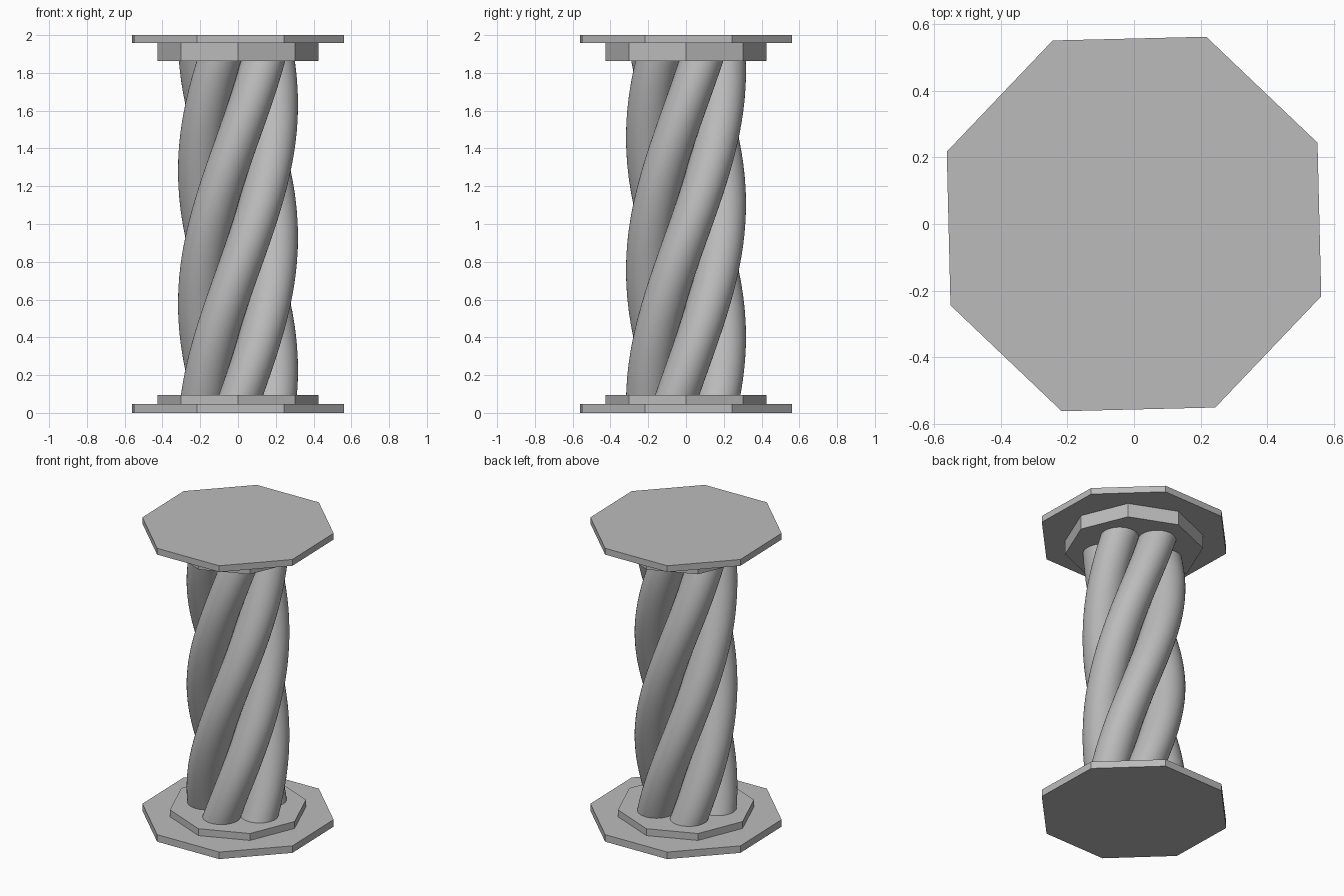
import bpy
import bmesh
from math import cos, sin, pi, radians
from mathutils import Matrix, Vector

cube = bpy.data.objects.get("Cube")
if cube:
    bpy.data.objects.remove(cube, do_unlink=True)

grey = bpy.data.materials.new("stone grey")
grey.use_nodes = True
COLOUR = (0.5, 0.5, 0.5, 1)
grey.diffuse_color = COLOUR
grey.node_tree.nodes["Principled BSDF"].inputs["Base Color"].default_value = COLOUR


def add_object(name, bm):
    bmesh.ops.recalc_face_normals(bm, faces=bm.faces)
    mesh = bpy.data.meshes.new(name)
    bm.to_mesh(mesh)
    bm.free()
    mesh.materials.append(grey)
    obj = bpy.data.objects.new(name, mesh)
    bpy.context.collection.objects.link(obj)
    return obj


def octagon_slab(name, radius, z0, z1, turn):
    bm = bmesh.new()
    place = Matrix.Translation((0, 0, (z0 + z1) / 2)) @ Matrix.Rotation(radians(turn), 4, "Z")
    bmesh.ops.create_cone(bm, cap_ends=True, segments=8, radius1=radius, radius2=radius,
                          depth=z1 - z0, matrix=place)
    return add_object(name, bm)


# Stepped octagonal slabs at both ends
octagon_slab("base_plate", 0.602, 0, 0.048, 23.9)
octagon_slab("base_step", 0.427, 0.048, 0.095, 0)
octagon_slab("capital_step", 0.427, 1.862, 1.957, 0)
octagon_slab("capital_plate", 0.602, 1.957, 2, 23.9)

# Five touching strands twisted around the axis
STRANDS, SIDES, STEPS = 5, 48, 48
ORBIT = 0.2
RADIUS = ORBIT * sin(pi / STRANDS)
BOTTOM, TOP = 0.095, 1.862
TWIST = radians(102.3)


def twisted_strand(name, start):
    bm = bmesh.new()
    rings = []
    for step in range(STEPS + 1):
        z = BOTTOM + (TOP - BOTTOM) * step / STEPS
        turn = Matrix.Rotation(start + TWIST * z, 3, "Z")
        ring = []
        for side in range(SIDES):
            a = 2 * pi * side / SIDES
            ring.append(bm.verts.new(
                turn @ Vector((ORBIT + RADIUS * cos(a), RADIUS * sin(a), z))))
        rings.append(ring)
    for low, high in zip(rings, rings[1:]):
        for i in range(SIDES):
            j = (i + 1) % SIDES
            bm.faces.new((low[i], low[j], high[j], high[i]))
    bm.faces.new(rings[0][::-1])
    bm.faces.new(rings[-1])
    return add_object(name, bm)


bpy.ops.object.select_all(action="DESELECT")
for n in range(STRANDS):
    strand = twisted_strand(f"twisted_strand_{n + 1}",
                            2 * pi * n / STRANDS - TWIST * 0.93)
    strand.select_set(True)
    bpy.context.view_layer.objects.active = strand
bpy.ops.object.shade_smooth_by_angle(angle=radians(40))
